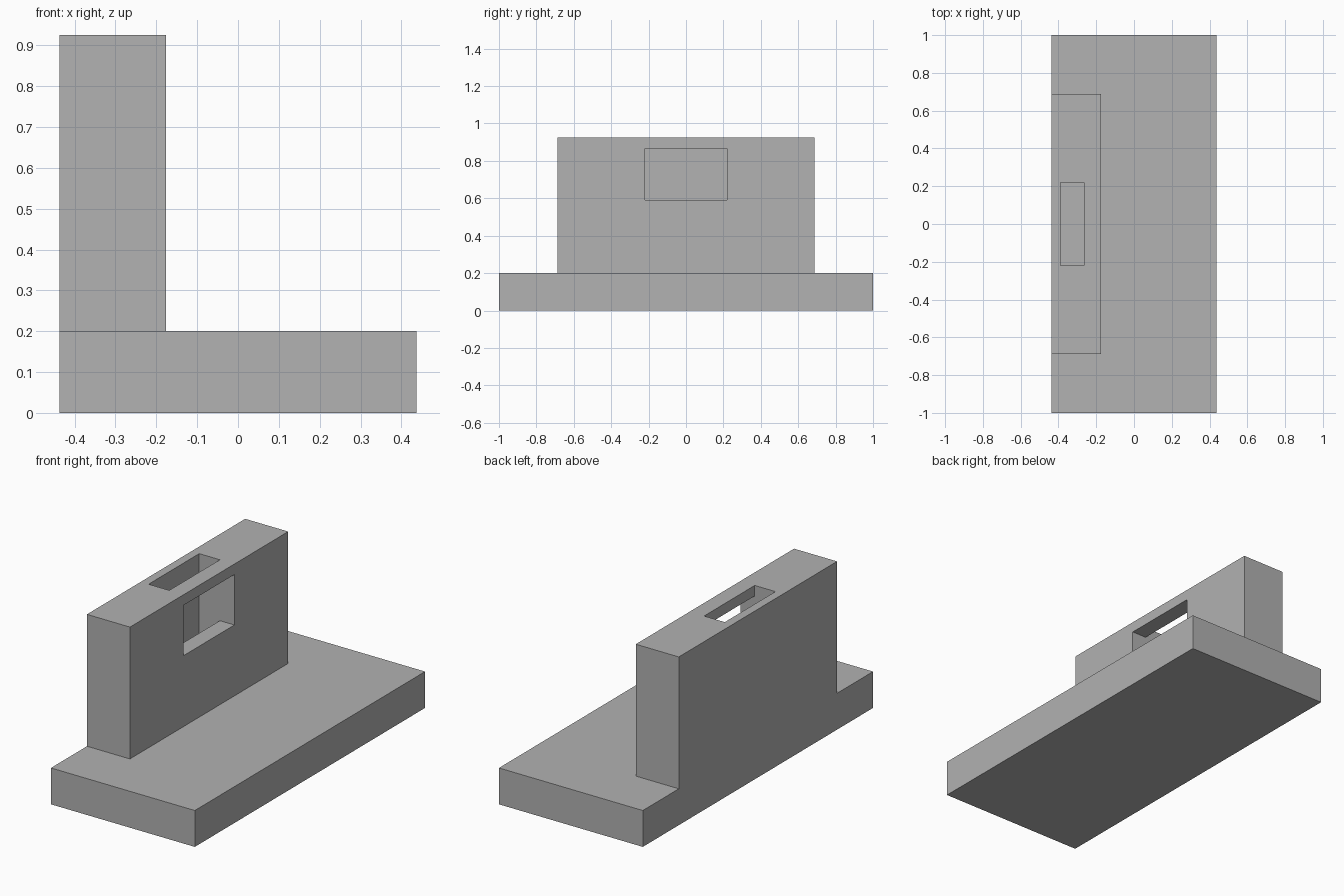
import bpy
import bmesh
from mathutils import Vector

default = bpy.data.objects.get("Cube")
if default:
    bpy.data.objects.remove(default, do_unlink=True)

# Single grey material
grey = bpy.data.materials.new("plain_grey")
grey.use_nodes = True
colour = (0.445, 0.445, 0.445, 1)
grey.diffuse_color = colour
grey.node_tree.nodes["Principled BSDF"].inputs["Base Color"].default_value = colour


def box(name, low, high):
    """Axis-aligned box between two corners."""
    low, high = Vector(low), Vector(high)
    mesh = bpy.data.meshes.new(name)
    bm = bmesh.new()
    bmesh.ops.create_cube(bm, size=1)
    for v in bm.verts:
        v.co = (low + high) / 2 + v.co * (high - low)
    bm.to_mesh(mesh)
    bm.free()
    mesh.materials.append(grey)
    obj = bpy.data.objects.new(name, mesh)
    bpy.context.collection.objects.link(obj)
    return obj


def combine(target, tool, operation):
    """Apply a boolean and discard the tool."""
    mod = target.modifiers.new(operation, "BOOLEAN")
    mod.operation = operation
    mod.solver = "EXACT"
    mod.object = tool
    bpy.context.view_layer.objects.active = target
    bpy.ops.object.modifier_apply(modifier=mod.name)
    bpy.data.objects.remove(tool, do_unlink=True)


HALF_X, BASE_TOP, WALL_TOP = 0.4375, 0.2, 0.925

# Base plate with an upright wall flush with one long edge
body = box("base_and_wall", (-HALF_X, -1, 0), (HALF_X, 1, BASE_TOP))
wall = box("wall", (-HALF_X, -0.6875, 0.1), (-0.176, 0.6875, WALL_TOP))
combine(body, wall, "UNION")

# Deep slot from the top of the wall
slot = box("slot_cutter", (-0.39, -0.22, BASE_TOP), (-0.264, 0.22, 1.1))
combine(body, slot, "DIFFERENCE")

# Window from the inner wall face into the slot
window = box("window_cutter", (-0.32, -0.22, 0.59), (-0.1, 0.22, 0.867))
combine(body, window, "DIFFERENCE")

# Merge coplanar faces left by the cuts
bm = bmesh.new()
bm.from_mesh(body.data)
bmesh.ops.remove_doubles(bm, verts=bm.verts, dist=0.0001)
bmesh.ops.dissolve_limit(bm, angle_limit=0.01, verts=bm.verts, edges=bm.edges)
bm.to_mesh(body.data)
bm.free()
